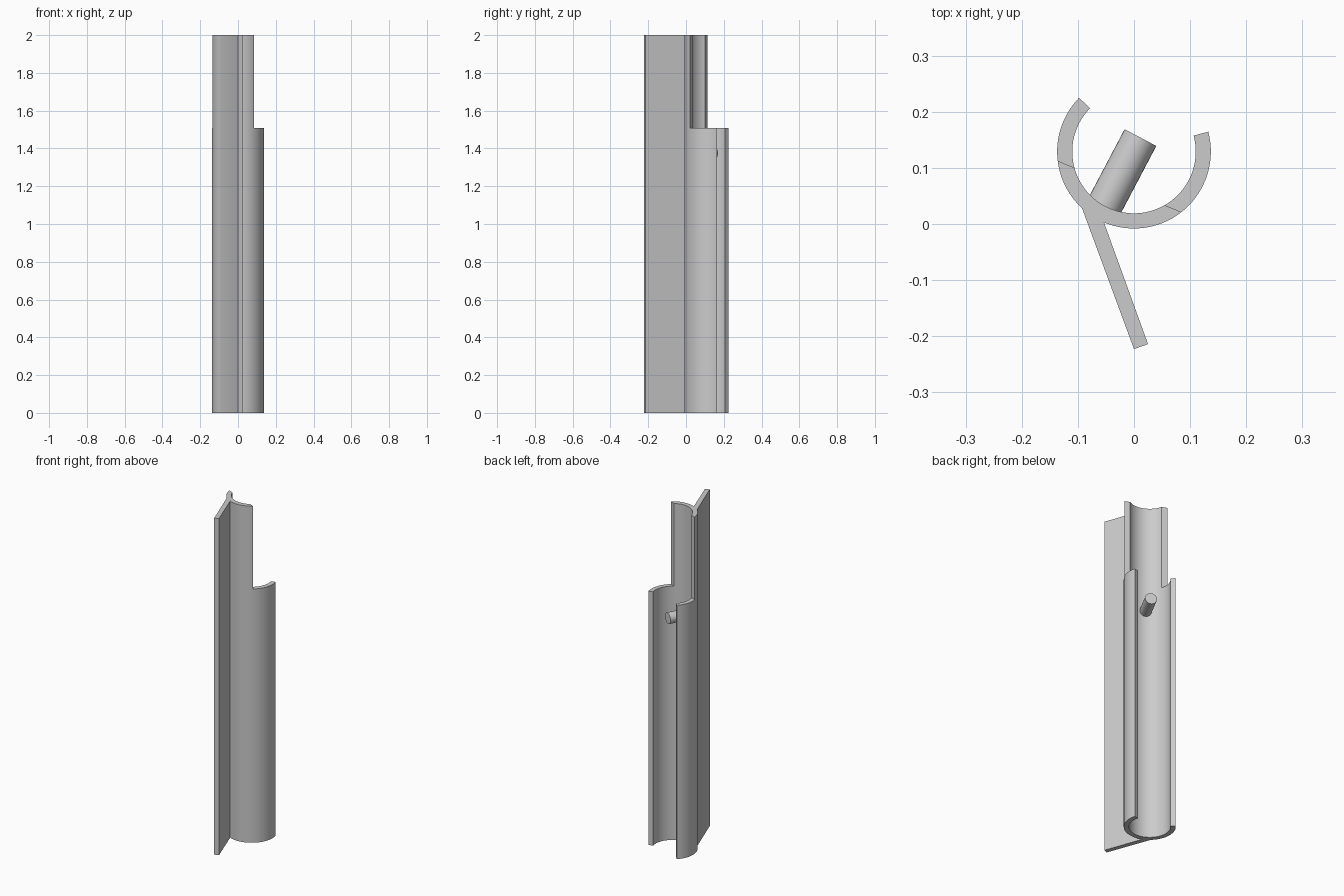
import bpy
import bmesh
from math import cos, sin, radians
from mathutils import Matrix, Vector

cube = bpy.data.objects.get("Cube")
if cube:
    bpy.data.objects.remove(cube, do_unlink=True)

CENTRE = Vector((0, 0.129))
OUTER, INNER = 0.137, 0.11
HEIGHT, STEP = 2.0, 1.508

grey = bpy.data.materials.new("light grey")
grey.use_nodes = True
grey.diffuse_color = (0.6, 0.6, 0.6, 1)
grey.node_tree.nodes["Principled BSDF"].inputs["Base Color"].default_value = (0.6, 0.6, 0.6, 1)


def arc(radius, start, end, steps):
    """Points on a circle about the tube axis, angles in degrees."""
    angles = [radians(start + (end - start) * i / steps) for i in range(steps + 1)]
    return [CENTRE + radius * Vector((cos(a), sin(a))) for a in angles]


def make_object(name, bm):
    bmesh.ops.recalc_face_normals(bm, faces=bm.faces)
    mesh = bpy.data.meshes.new(name)
    bm.to_mesh(mesh)
    bm.free()
    mesh.materials.append(grey)
    obj = bpy.data.objects.new(name, mesh)
    bpy.context.collection.objects.link(obj)
    return obj


def smooth(obj):
    bpy.ops.object.select_all(action='DESELECT')
    obj.select_set(True)
    bpy.context.view_layer.objects.active = obj
    bpy.ops.object.shade_smooth_by_angle(angle=radians(30))


# Open tube with a flat fin, drawn as one outline and extruded
outline = arc(OUTER, 135.5, 227.5, 24)
outline += [Vector((0, -0.223)), Vector((0.025, -0.214))]
outline += arc(OUTER, 247, 375, 32) + arc(INNER, 375, 135.5, 56)
bm = bmesh.new()
face = bm.faces.new([bm.verts.new((p.x, p.y, 0)) for p in outline])
top = bmesh.ops.extrude_face_region(bm, geom=[face])["geom"]
bmesh.ops.translate(bm, vec=(0, 0, HEIGHT),
                    verts=[v for v in top if isinstance(v, bmesh.types.BMVert)])
tube = make_object("tube_with_fin", bm)

# Slanted box that cuts the upper tube back to a shallow trough
bm = bmesh.new()
bmesh.ops.create_cube(bm, size=1)
cutter = make_object("upper_cutter", bm)
turn = Matrix.Rotation(radians(-22.5), 4, 'Z')
cutter.matrix_world = (Matrix.Translation((-0.026, 0.067, STEP + 0.5))
                       @ turn @ Matrix.Translation((0, 0.5, 0)))
cutter.hide_render = True
cut = tube.modifiers.new("upper_cut", 'BOOLEAN')
cut.operation = 'DIFFERENCE'
cut.solver = 'EXACT'
cut.object = cutter
bpy.context.view_layer.objects.active = tube
bpy.ops.object.modifier_apply(modifier=cut.name)
bpy.data.objects.remove(cutter, do_unlink=True)
smooth(tube)

# Round peg standing out from the inner wall
axis = Vector((0.466, 0.885, 0)).normalized()
tip = Vector((0.0115, 0.154, 1.375))
length = 0.145
bm = bmesh.new()
bmesh.ops.create_cone(bm, cap_ends=True, segments=32, radius1=0.032, radius2=0.032,
                      depth=length)
bm.transform(Matrix.Translation(tip - axis * length / 2)
             @ axis.to_track_quat('Z', 'Y').to_matrix().to_4x4())
smooth(make_object("peg", bm))
